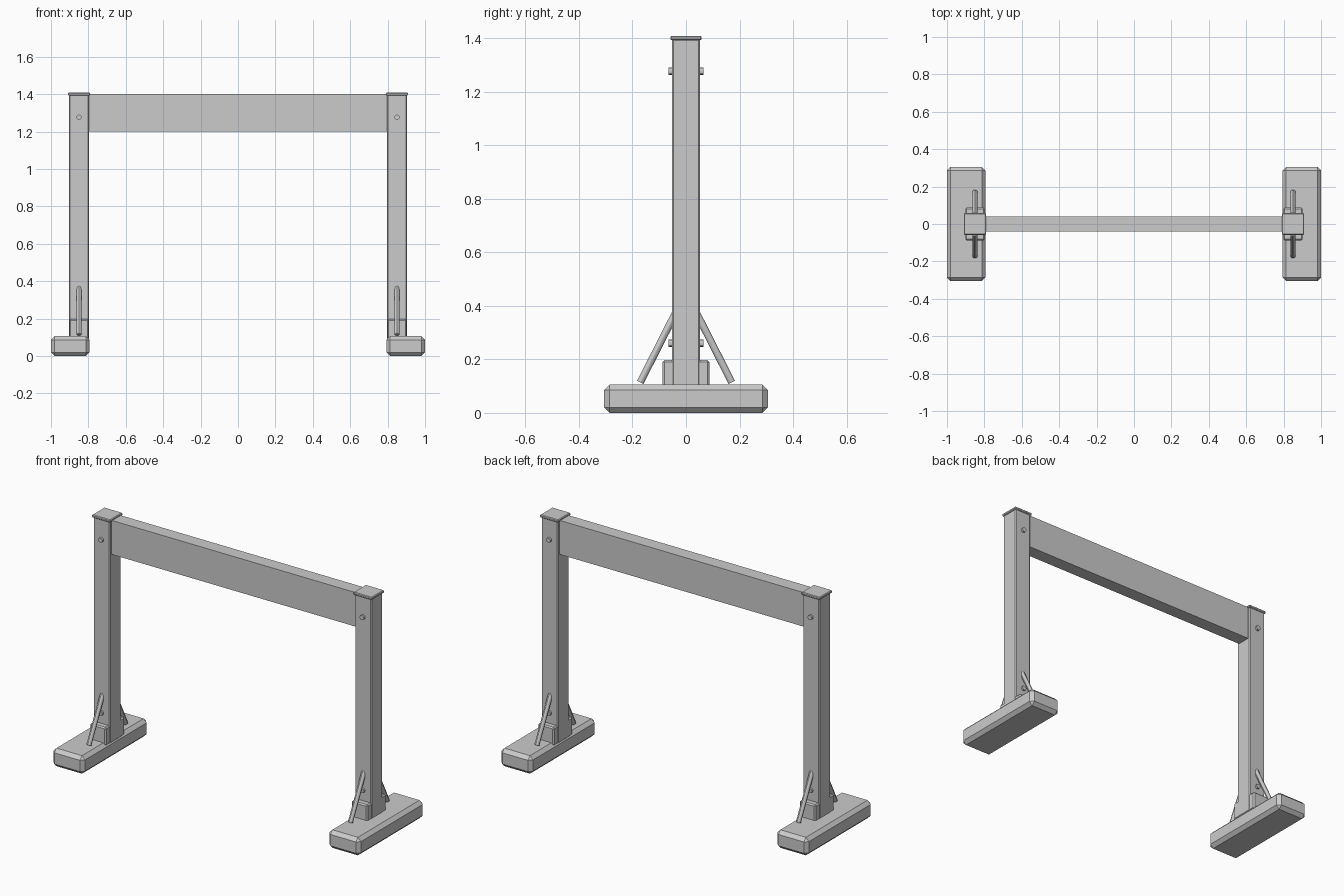
import bpy
from mathutils import Vector

if "Cube" in bpy.data.objects:
    bpy.data.objects.remove(bpy.data.objects["Cube"])


def box(name, lo, hi, bevel=0.0):
    lo, hi = Vector(lo), Vector(hi)
    bpy.ops.mesh.primitive_cube_add(size=1, location=(lo + hi) / 2)
    ob = bpy.context.object
    ob.name = name
    ob.scale = hi - lo
    bpy.ops.object.transform_apply(location=False, rotation=False, scale=True)
    if bevel:
        mod = ob.modifiers.new("Bevel", 'BEVEL')
        mod.width = bevel
        mod.segments = 1
    return ob


def rod(name, a, b, radius, sides):
    a, b = Vector(a), Vector(b)
    bpy.ops.mesh.primitive_cylinder_add(
        vertices=sides, radius=radius, depth=(b - a).length, location=(a + b) / 2)
    ob = bpy.context.object
    ob.name = name
    ob.rotation_euler = (b - a).to_track_quat('Z', 'Y').to_euler()
    bpy.ops.object.shade_smooth_by_angle()
    return ob


# Crossbar
box("crossbar", (-0.80, -0.04, 1.20), (0.80, 0.04, 1.40))

for side, s in (("left", -1), ("right", 1)):
    x = 0.85 * s

    # Foot, offset outward from the post
    inner, outer = sorted((0.794 * s, 1.0 * s))
    box(f"{side}_foot", (inner, -0.306, 0), (outer, 0.306, 0.106), 0.02)

    # Post with its socket block and cap
    box(f"{side}_post", (x - 0.054, -0.053, 0.09), (x + 0.054, 0.053, 1.398), 0.006)
    box(f"{side}_socket", (x - 0.052, -0.088, 0.09), (x + 0.052, 0.088, 0.197), 0.007)
    box(f"{side}_cap", (x - 0.06, -0.058, 1.393), (x + 0.06, 0.058, 1.409), 0.004)

    for end, e in (("front", -1), ("back", 1)):
        # Diagonal brace
        rod(f"{side}_{end}_brace", (x, 0.171 * e, 0.114), (x, 0.04 * e, 0.372), 0.0135, 12)
        # Bolt heads
        for level, z in (("lower", 0.26), ("upper", 1.277)):
            rod(f"{side}_{end}_{level}_bolt", (x, 0.04 * e, z), (x, 0.065 * e, z), 0.014, 12)
